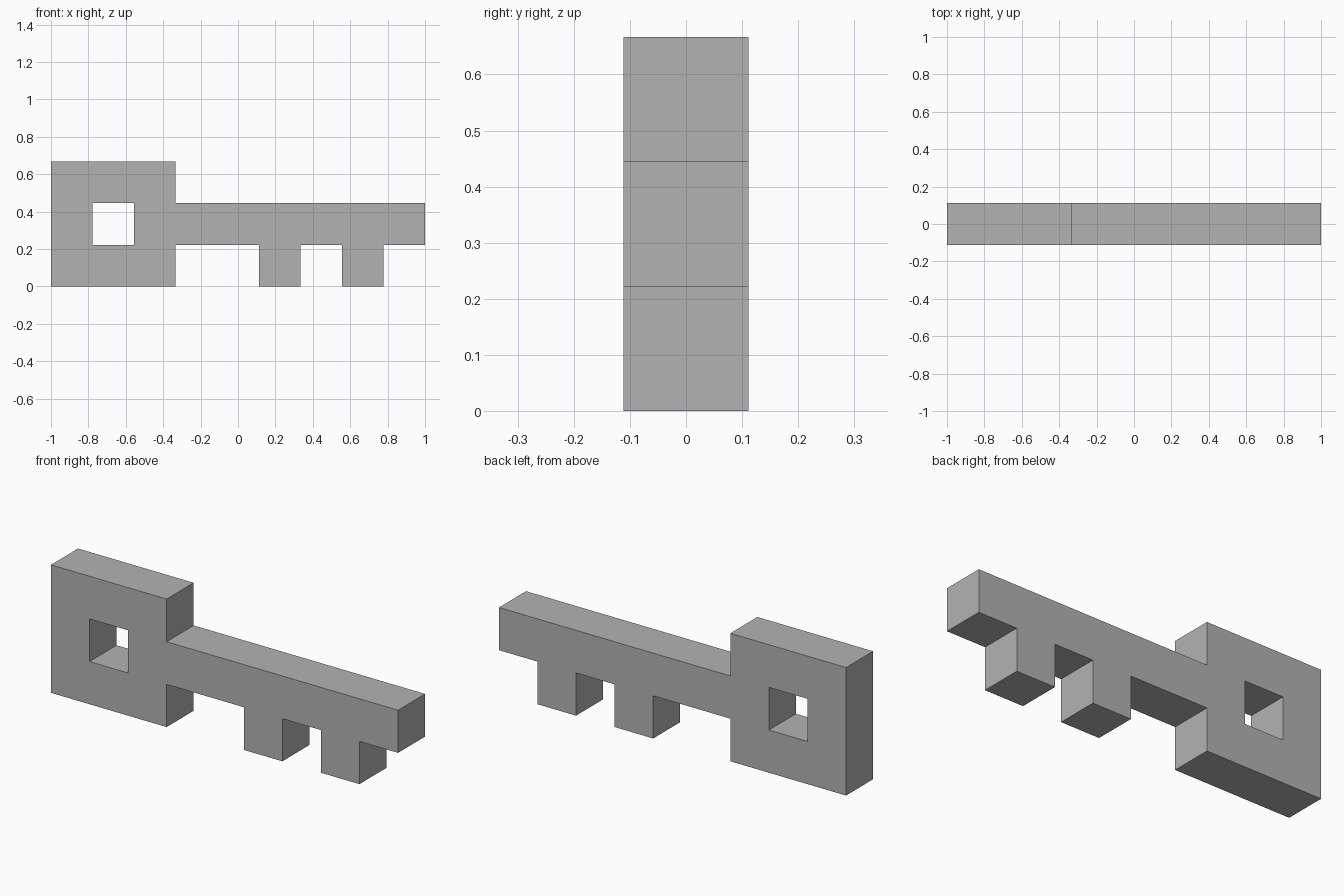
import bpy
import bmesh
import math
from mathutils import Vector

cube = bpy.data.objects.get("Cube")
if cube:
    bpy.data.objects.remove(cube, do_unlink=True)

# The key lies on a grid of square cells, nine cells long
CELL = 2 / 9
THICKNESS = CELL

grey = bpy.data.materials.new("plain grey")
grey.use_nodes = True
colour = (0.45, 0.45, 0.45, 1)
grey.diffuse_color = colour
grey.node_tree.nodes["Principled BSDF"].inputs["Base Color"].default_value = colour

# Cells (column, row) of each part
bow = [(c, r) for c in range(3) for r in range(3) if (c, r) != (1, 1)]
shaft = [(c, 1) for c in range(3, 9)]
teeth = [(c, 0) for c in (5, 7)]


def add_cell(bm, column, row):
    """One square of the front outline."""
    corners = ((0, 0), (1, 0), (1, 1), (0, 1))
    bm.faces.new([
        bm.verts.new(((column + i) * CELL - 1, -THICKNESS / 2, (row + j) * CELL))
        for i, j in corners
    ])


# Join the cells into one sheet, then give it thickness
bm = bmesh.new()
for cell in bow + shaft + teeth:
    add_cell(bm, *cell)
bmesh.ops.remove_doubles(bm, verts=bm.verts, dist=CELL / 100)
solid = bmesh.ops.extrude_face_region(bm, geom=bm.faces[:], use_keep_orig=True)
back = [v for v in solid["geom"] if isinstance(v, bmesh.types.BMVert)]
bmesh.ops.translate(bm, verts=back, vec=Vector((0, THICKNESS, 0)))

# Merge flat neighbours and face everything outwards
bmesh.ops.dissolve_limit(bm, angle_limit=math.radians(1),
                         verts=bm.verts[:], edges=bm.edges[:])
bmesh.ops.recalc_face_normals(bm, faces=bm.faces[:])

mesh = bpy.data.meshes.new("key")
bm.to_mesh(mesh)
bm.free()
mesh.materials.append(grey)
key = bpy.data.objects.new("key", mesh)
bpy.context.collection.objects.link(key)
